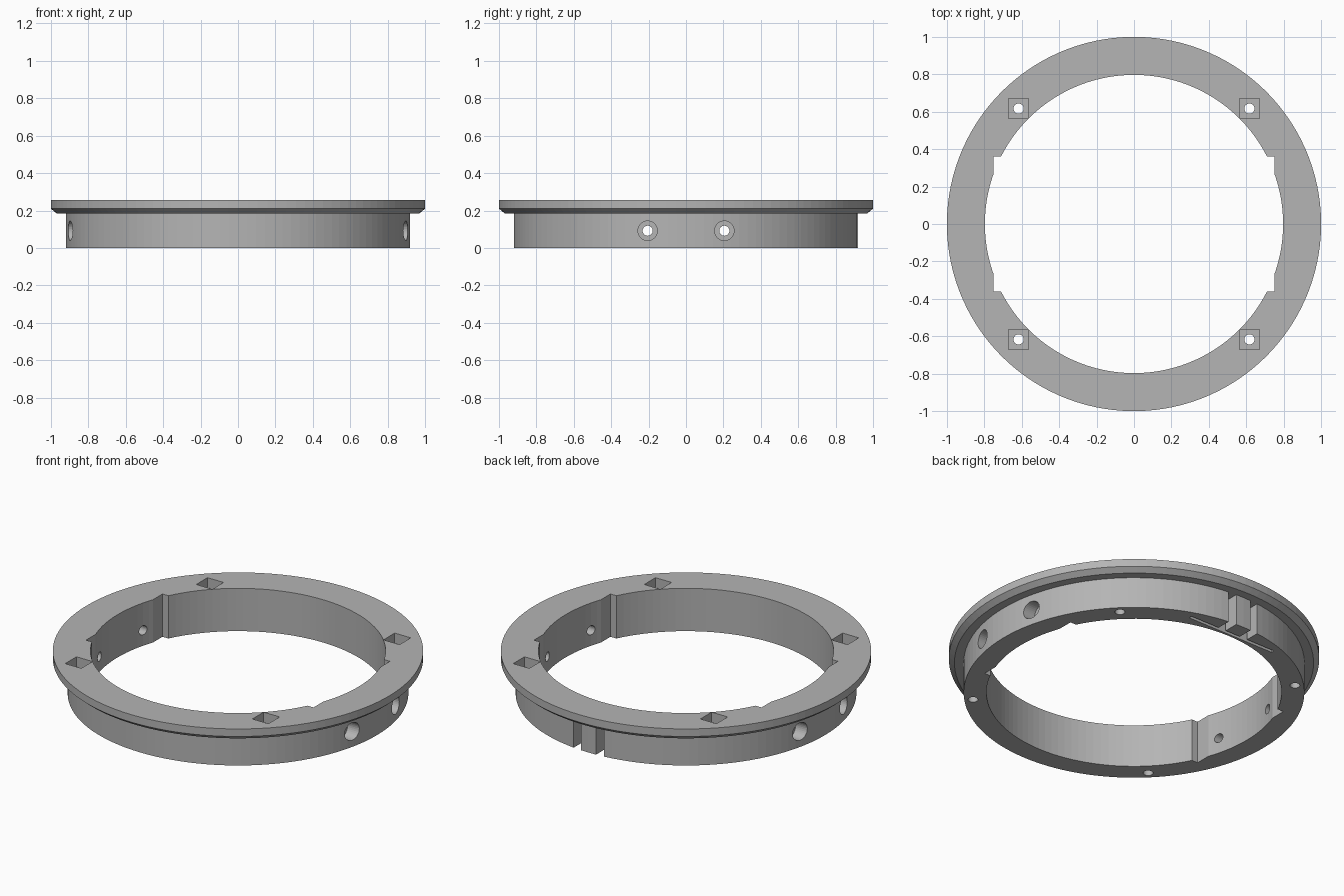
import bpy, bmesh
from math import pi, cos, sin
from mathutils import Matrix

cube = bpy.data.objects.get("Cube")
if cube:
    bpy.data.objects.remove(cube, do_unlink=True)

grey = bpy.data.materials.new("plain_grey")
grey.use_nodes = True
color = (0.46, 0.46, 0.46, 1)
grey.diffuse_color = color
grey.node_tree.nodes["Principled BSDF"].inputs["Base Color"].default_value = color


def make_object(name, bm):
    bmesh.ops.recalc_face_normals(bm, faces=bm.faces)
    mesh = bpy.data.meshes.new(name)
    bm.to_mesh(mesh)
    bm.free()
    mesh.materials.append(grey)
    obj = bpy.data.objects.new(name, mesh)
    bpy.context.collection.objects.link(obj)
    return obj


def lathe(name, profile, segments):
    """Revolve a closed (radius, height) profile about z."""
    bm = bmesh.new()
    rings = []
    for i in range(segments):
        a = 2 * pi * i / segments
        rings.append([bm.verts.new((r * cos(a), r * sin(a), z)) for r, z in profile])
    n = len(profile)
    for i in range(segments):
        p, q = rings[i], rings[(i + 1) % segments]
        for j in range(n):
            k = (j + 1) % n
            bm.faces.new((p[j], q[j], q[k], p[k]))
    return make_object(name, bm)


def box(name, x, y, z):
    """Box from (low, high) ranges."""
    bm = bmesh.new()
    bmesh.ops.create_cube(bm, size=1)
    for v in bm.verts:
        v.co = [r[0] if c < 0 else r[1] for c, r in zip(v.co, (x, y, z))]
    return make_object(name, bm)


def cylinder(name, center, radius, length, along_x=False):
    bm = bmesh.new()
    turn = Matrix.Rotation(pi / 2, 4, 'Y') if along_x else Matrix.Identity(4)
    bmesh.ops.create_cone(bm, cap_ends=True, segments=32, radius1=radius, radius2=radius,
                          depth=length, matrix=Matrix.Translation(center) @ turn)
    return make_object(name, bm)


# Collar with a wider, chamfered flange on top
TOP = 0.255
ring = lathe("mounting_ring", [(0.797, 0), (0.92, 0), (0.92, 0.185), (0.97, 0.185),
                               (1, 0.21), (1, TOP), (0.797, TOP)], 120)

# Flat side walls of the opening
cutters = [box("flat_wall_cutter", (-0.75, 0.75), (-0.36, 0.36), (-0.1, 0.4))]

for sx in (-1, 1):
    for sy in (-1, 1):
        # Vertical screw holes with square nut pockets
        x, y, h = sx * 0.617, sy * 0.617, 0.053
        cutters.append(box("nut_pocket_cutter", (x - h, x + h), (y - h, y + h), (0.195, 0.4)))
        cutters.append(cylinder("screw_hole_cutter", (x, y, 0.1), 0.027, 0.4))
        # Sideways counterbored holes
        cutters.append(cylinder("side_hole_cutter", (sx * 0.8, sy * 0.205, 0.092), 0.027, 0.4, True))
        cutters.append(cylinder("counterbore_cutter", (sx * 0.95, sy * 0.205, 0.092), 0.052, 0.24, True))
    # Key slots in the back of the collar
    cutters.append(box("key_slot_cutter", sorted((sx * 0.05, sx * 0.1)), (0.815, 1.1), (-0.1, 0.185)))

# Narrow slit in the underside behind the key
cutters.append(box("slit_cutter", (-0.29, 0.29), (0.81, 0.83), (-0.1, 0.12)))

for cutter in cutters:
    cutter.hide_render = True
    mod = ring.modifiers.new(cutter.name, 'BOOLEAN')
    mod.operation = 'DIFFERENCE'
    mod.solver = 'EXACT'
    mod.object = cutter

# Bake the cuts and drop the cutters
bpy.context.view_layer.update()
depsgraph = bpy.context.evaluated_depsgraph_get()
result = bpy.data.meshes.new_from_object(ring.evaluated_get(depsgraph))
ring.modifiers.clear()
ring.data = result
for cutter in cutters:
    bpy.data.objects.remove(cutter, do_unlink=True)

bpy.ops.object.select_all(action='DESELECT')
ring.select_set(True)
bpy.context.view_layer.objects.active = ring
bpy.ops.object.shade_flat()
